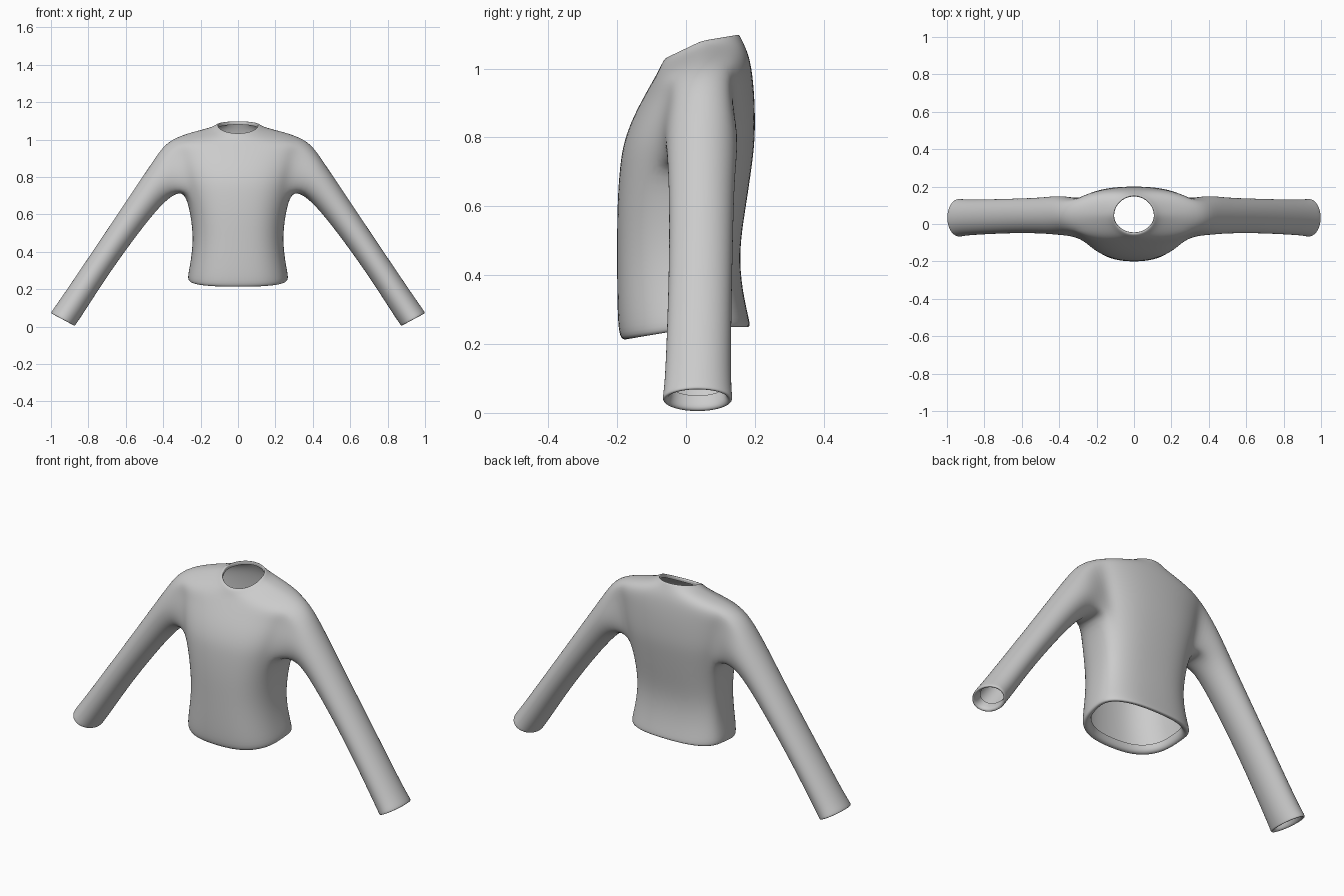
import bpy, bmesh, math
from mathutils import Vector

if "Cube" in bpy.data.objects:
    bpy.data.objects.remove(bpy.data.objects["Cube"])

COLS = 12            # columns from front centre round to back centre (half body)
A0, A1 = 4, 8        # armhole columns
SIDE_Y = 0.045       # depth of the side seam

# torso rows: z front, z side, z back, half width, y front, y back, roundness
ROWS = [
    (.250, .285, .285, .232, -.155, .150, .78),   # turned-in hem
    (.216, .255, .252, .240, -.160, .155, .78),
    (.209, .246, .245, .266, -.186, .188, .78),   # hem edge
    (.232, .268, .265, .272, -.199, .186, .78),
    (.350, .355, .355, .253, -.202, .164, .78),
    (.470, .470, .470, .241, -.202, .154, .78),
    (.600, .600, .600, .254, -.202, .175, .78),
    (.720, .725, .720, .287, -.194, .193, .80),   # armpit
    (.790, .790, .790, .310, -.182, .201, .82),
    (.860, .865, .860, .330, -.155, .202, .85),
    (.925, .935, .940, .350, -.120, .199, .88),
    (.970, .997, 1.015, .380, -.094, .190, .90),  # shoulder
    (.995, 1.040, 1.055, .240, -.080, .177, .95),
    (1.014, 1.060, 1.082, .142, -.071, .164, 1),  # neck base
    (1.033, 1.082, 1.100, .115, -.060, .155, 1),  # neck edge
    (1.034, 1.080, 1.097, .106, -.044, .147, 1),
    (1.015, 1.060, 1.080, .108, -.046, .149, 1),  # neck turn-in
]
R0, R1 = 7, 11       # armhole rows

# sleeve rings: top x, top z, bottom x, bottom z, y front, y back
SLEEVE = [
    (.443, .905, .345, .705, -.062, .157),
    (.545, .752, .425, .636, -.052, .143),
    (.685, .542, .567, .453, -.050, .138),
    (.822, .338, .703, .262, -.055, .134),
    (.960, .134, .838, .050, -.063, .132),
    (.997, .084, .867, .010, -.070, .137),
    (1.003, .070, .872, .001, -.070, .137),       # cuff edge
    (.985, .066, .888, .013, -.050, .118),
    (.955, .105, .866, .050, -.046, .114),        # turned-in cuff
]


def torso_point(row, j):
    zf, zs, zb, w, yf, yb, e = row
    t = math.pi * j / COLS
    c = abs(math.cos(t)) ** e if j != COLS // 2 else 0
    s = math.sin(t) ** e if 0 < j < COLS else 0
    front = j <= COLS // 2
    y, z = (yf, zf) if front else (yb, zb)
    return Vector((w * s, SIDE_Y + (y - SIDE_Y) * c, zs + (z - zs) * c))


def sleeve_point(ring, k, n):
    tx, tz, bx, bz, yf, yb = ring
    a = math.radians(225) + 2 * math.pi * k / n
    u, v = math.cos(a), math.sin(a)
    return Vector(((tx + bx) / 2 + v * (tx - bx) / 2,
                   (yf + yb) / 2 + u * (yb - yf) / 2,
                   (tz + bz) / 2 + v * (tz - bz) / 2))


bm = bmesh.new()

# half torso with an open armhole
grid = [[bm.verts.new(torso_point(r, j)) for j in range(COLS + 1)] for r in ROWS]
for i in range(len(ROWS) - 1):
    for j in range(COLS):
        if not (R0 <= i < R1 and A0 <= j < A1):
            bm.faces.new((grid[i][j], grid[i][j + 1], grid[i + 1][j + 1], grid[i + 1][j]))

# sleeve grown from the armhole loop
loop = [grid[R0][j] for j in range(A0, A1)]
loop += [grid[i][A1] for i in range(R0, R1)]
loop += [grid[R1][j] for j in range(A1, A0, -1)]
loop += [grid[i][A0] for i in range(R1, R0, -1)]
n = len(loop)
for ring in SLEEVE:
    nxt = [bm.verts.new(sleeve_point(ring, k, n)) for k in range(n)]
    for k in range(n):
        m = (k + 1) % n
        bm.faces.new((loop[k], loop[m], nxt[m], nxt[k]))
    loop = nxt

bmesh.ops.delete(bm, geom=[v for v in bm.verts if not v.link_faces], context='VERTS')
bmesh.ops.recalc_face_normals(bm, faces=bm.faces)
bm.faces.ensure_lookup_table()
if min(bm.faces, key=lambda f: f.calc_center_median().y).normal.y > 0:
    bmesh.ops.reverse_faces(bm, faces=bm.faces)
for f in bm.faces:
    f.smooth = True

mesh = bpy.data.meshes.new("sweater")
bm.to_mesh(mesh)
bm.free()
sweater = bpy.data.objects.new("sweater", mesh)
bpy.context.collection.objects.link(sweater)

# mirror to the other side and smooth
mir = sweater.modifiers.new("mirror", 'MIRROR')
mir.use_clip = True
mir.merge_threshold = 0.001
sub = sweater.modifiers.new("smooth", 'SUBSURF')
sub.levels = sub.render_levels = 2
